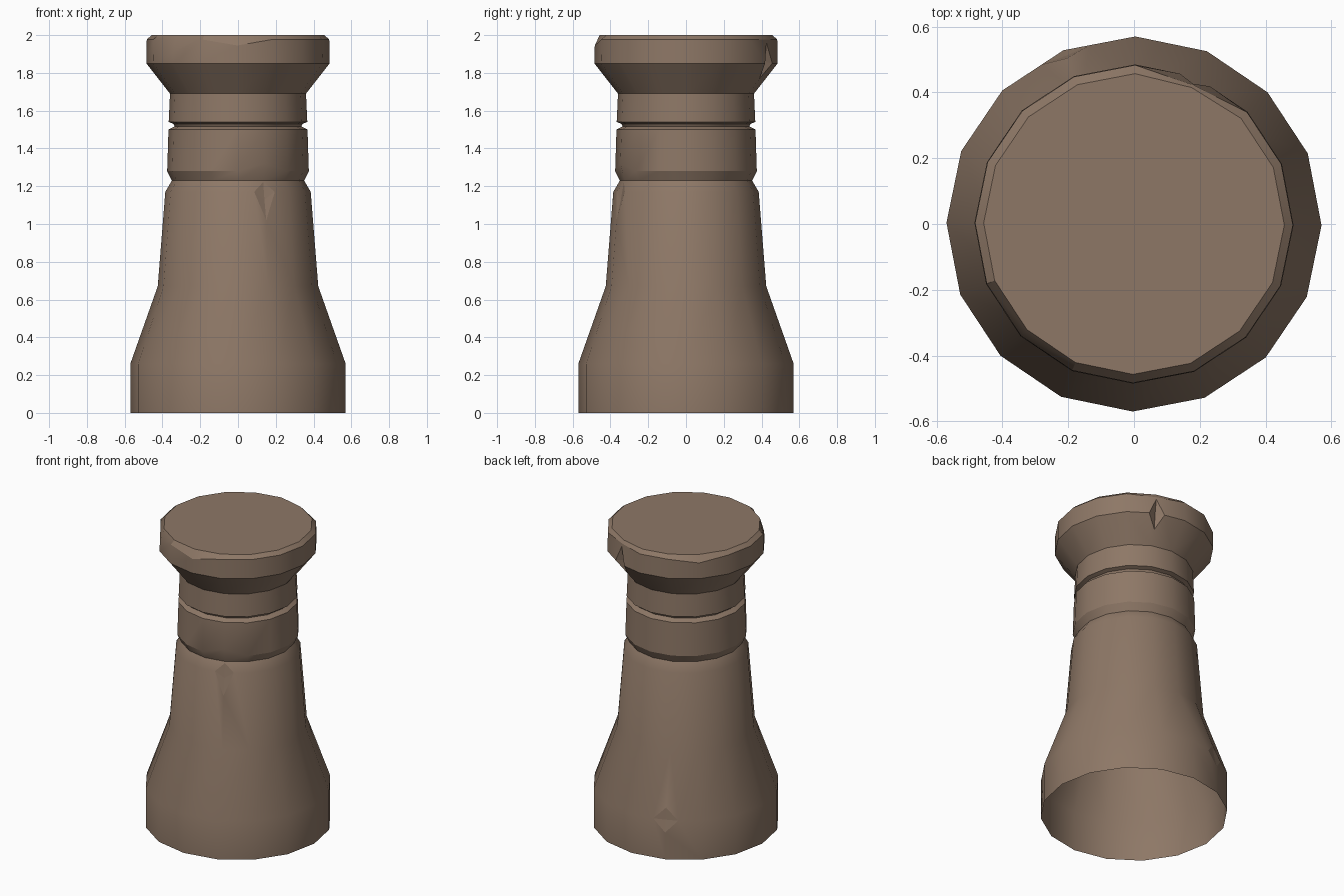
import bpy, bmesh, math
from mathutils import Vector

if "Cube" in bpy.data.objects:
    bpy.data.objects.remove(bpy.data.objects["Cube"])

SIDES = 16
# turned profile: (radius, height)
PROFILE = [(.57, 0), (.57, .26), (.425, .67), (.385, 1.17), (.35, 1.23),
           (.375, 1.28), (.368, 1.5), (.335, 1.517), (.342, 1.53), (.367, 1.54),
           (.36, 1.69), (.485, 1.85), (.483, 1.977), (.457, 2.0)]

stone = bpy.data.materials.new("brown_stone")
stone.diffuse_color = (.27, .187, .134, 1)
stone.use_nodes = True
stone.node_tree.nodes["Principled BSDF"].inputs["Base Color"].default_value = stone.diffuse_color

# lathe the pillar, open underneath, capped on top
bm = bmesh.new()
rings = []
for r, z in PROFILE:
    ring = []
    for i in range(SIDES):
        a = math.tau * i / SIDES - .007
        ring.append(bm.verts.new((r * math.cos(a), r * math.sin(a), z)))
    rings.append(ring)
for lo, hi in zip(rings, rings[1:]):
    for i in range(SIDES):
        j = (i + 1) % SIDES
        bm.faces.new((lo[i], lo[j], hi[j], hi[i]))
bm.faces.new(rings[-1])

# worn edges: uneven rim bevel and raised collar edge
rings[12][10].co.z = 1.91
rings[12][12].co.z = 1.945
rings[12][6].co.z = 1.955
rings[5][13].co.z = 1.32
for ring, s in ((rings[12], .95), (rings[13], .985)):
    ring[3].co.x *= s
    ring[3].co.y *= s

chip_faces = []


def chip(vert, size, depth, bottom=None, top=None):
    """Cut a diamond notch at a profile vertex, dented inward."""
    res = bmesh.ops.bevel(bm, geom=[vert], offset=size, offset_type='OFFSET',
                          segments=1, profile=.5, affect='VERTICES')
    vs = sorted(set(res['verts']), key=lambda v: v.co.z)
    face = next(f for f in res['faces'] if all(v in vs for v in f.verts))
    for v, end in ((vs[0], bottom), (vs[-1], top)):
        if end:
            # slide along the vertical profile edge
            other = max((e.other_vert(v) for e in v.link_edges
                         if e.other_vert(v) not in vs),
                        key=lambda w: abs(w.co.z - v.co.z))
            t = (end - v.co.z) / (other.co.z - v.co.z)
            v.co = v.co.lerp(other.co, t)
    res = bmesh.ops.poke(bm, faces=[face])
    c = res['verts'][0]
    c.co -= Vector((c.co.x, c.co.y, 0)).normalized() * depth
    chip_faces.extend(res['faces'])


chip(rings[3][13], .06, .006, bottom=1.02)            # shaft chip, front
chip(rings[1][5], .08, .004)                          # base chip, back
chip(rings[11][3], .05, .025, bottom=1.77, top=1.96)  # rim chip, back

bmesh.ops.recalc_face_normals(bm, faces=bm.faces)
if max(bm.faces, key=lambda f: f.calc_center_median().z).normal.z < 0:
    bmesh.ops.reverse_faces(bm, faces=bm.faces)
for f in bm.faces:
    f.smooth = True

# flat-shaded chips and top, crisp edges elsewhere by angle
for e in bm.edges:
    if len(e.link_faces) == 2 and e.calc_face_angle() > math.radians(27):
        e.smooth = False
for f in chip_faces:
    f.smooth = False
    for e in f.edges:
        e.smooth = False

mesh = bpy.data.meshes.new("pillar")
bm.to_mesh(mesh)
bm.free()
mesh.materials.append(stone)
pillar = bpy.data.objects.new("pillar", mesh)
bpy.context.collection.objects.link(pillar)
